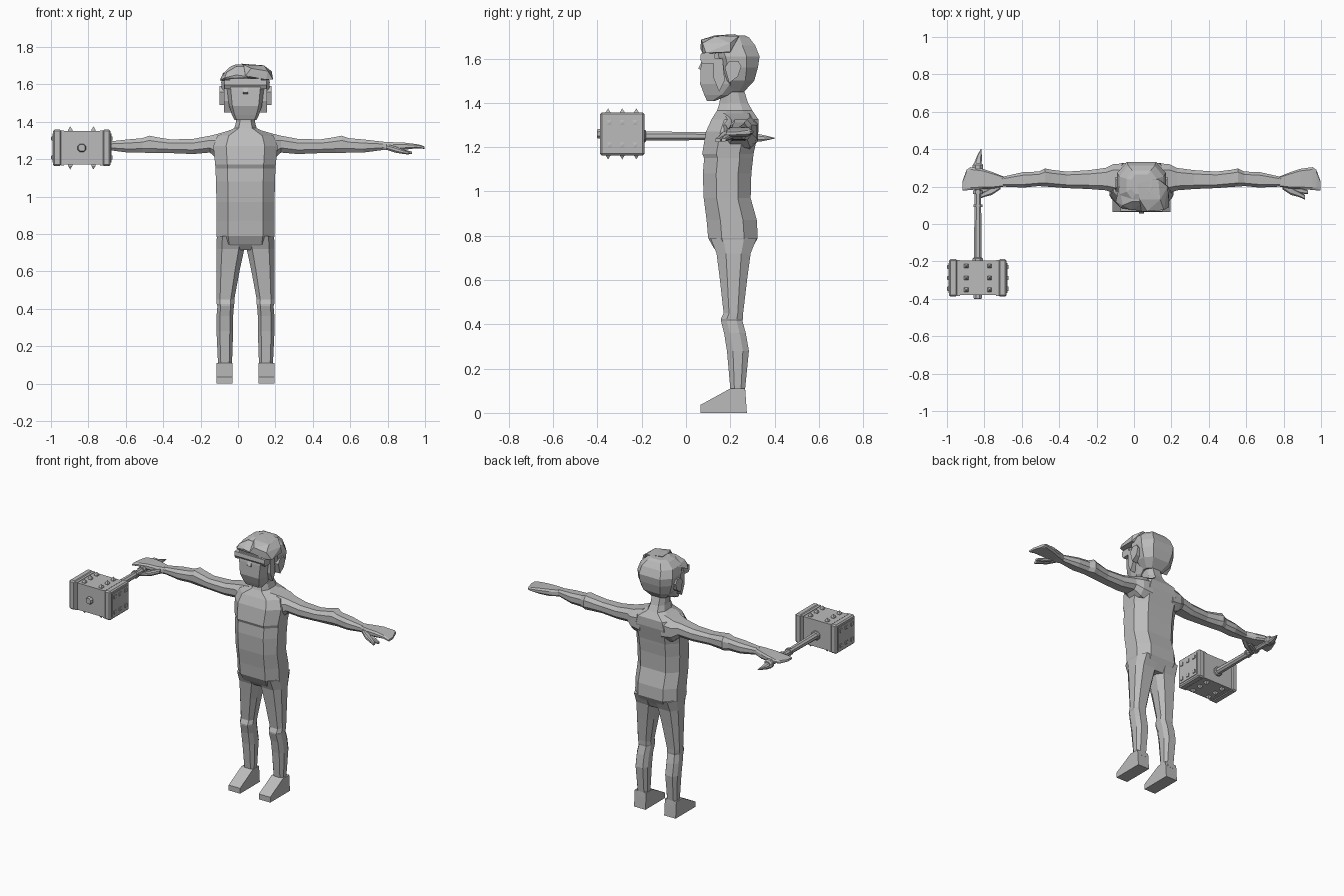
import bpy, bmesh, math
from mathutils import Vector

CX = 0.04   # body centre line
HX, HY, HZ = -0.835, -0.288, 1.26   # hammer head centre

grey = bpy.data.materials.new("plain grey")
grey.diffuse_color = (0.5, 0.5, 0.5, 1)


def finish(name, bm):
    bmesh.ops.recalc_face_normals(bm, faces=bm.faces)
    me = bpy.data.meshes.new(name)
    bm.to_mesh(me)
    bm.free()
    me.materials.append(grey)
    ob = bpy.data.objects.new(name, me)
    bpy.context.collection.objects.link(ob)
    return ob


def loft(name, axis, stations, corner=0.6, side=1, ox=CX):
    """Eight-sided loft; each station is (t, a0, a1, b0, b1) along the axis."""
    bm = bmesh.new()
    k = corner
    shape = [(1, -.45), (1, .45), (k, 1), (-k, 1), (-1, .45), (-1, -.45), (-k, -1), (k, -1)]
    rings = []
    for t, a0, a1, b0, b1 in stations:
        ring = []
        for u, v in shape:
            a = (a0 + a1) / 2 + u * (a1 - a0) / 2
            b = (b0 + b1) / 2 + v * (b1 - b0) / 2
            p = {"x": (t, a, b), "y": (a, t, b), "z": (a, b, t)}[axis]
            ring.append(bm.verts.new((ox + side * p[0], p[1], p[2])))
        rings.append(ring)
    for r, s in zip(rings, rings[1:]):
        for i in range(8):
            j = (i + 1) % 8
            bm.faces.new((r[i], r[j], s[j], s[i]))
    bm.faces.new(rings[0])
    bm.faces.new(rings[-1])
    return finish(name, bm)


def sym(rows):
    """Rows (z, half width, front, back) to centred stations."""
    return [(z, -w, w, f, b) for z, w, f, b in rows]


def hull(name, points):
    bm = bmesh.new()
    for p in points:
        bm.verts.new(p)
    res = bmesh.ops.convex_hull(bm, input=bm.verts)
    bmesh.ops.delete(bm, geom=[g for g in res["geom_interior"] if isinstance(g, bmesh.types.BMVert)],
                     context="VERTS")
    bmesh.ops.dissolve_limit(bm, angle_limit=0.02, verts=bm.verts, edges=bm.edges)
    return finish(name, bm)


def prism(name, profile, x0, x1, side=1):
    """Convex side profile of (y, z) points stretched across x."""
    return hull(name, [(CX + side * x, y, z) for x in (x0, x1) for y, z in profile])


def box(name, centre, size, bevel=0.0):
    bm = bmesh.new()
    bmesh.ops.create_cube(bm, size=1)
    for v in bm.verts:
        v.co = Vector(centre) + Vector([v.co[i] * size[i] for i in range(3)])
    if bevel:
        bmesh.ops.bevel(bm, geom=bm.edges[:], offset=bevel, segments=1, affect="EDGES")
    return finish(name, bm)


# Torso and neck
loft("torso", "z", sym([
    (0.715, .10, .15, .285), (0.745, .145, .125, .30), (0.79, .155, .10, .324),
    (0.87, .155, .093, .32), (0.97, .155, .08, .292), (1.08, .158, .076, .295),
    (1.15, .16, .082, .303), (1.17, .162, .073, .305), (1.27, .172, .09, .327),
    (1.325, .15, .115, .327), (1.365, .06, .14, .30), (1.40, .05, .152, .28),
    (1.48, .05, .155, .255)]))

# Head: face, skull, hair, brow, ears
loft("face", "z", sym([
    (1.408, .058, .095, .13), (1.435, .072, .083, .19), (1.485, .088, .064, .25),
    (1.57, .098, .067, .26), (1.63, .105, .075, .26)]), corner=.8)
loft("skull", "z", sym([
    (1.45, .06, .18, .262), (1.50, .105, .16, .308), (1.56, .125, .14, .325),
    (1.61, .13, .12, .332), (1.66, .118, .10, .312), (1.695, .08, .13, .285),
    (1.705, .055, .16, .265)]))
hull("hair_right_tuft", [(CX + x, y, z) for x, y, z in [
    (.0, .065, 1.645), (.03, .068, 1.685), (.12, .075, 1.67), (.148, .09, 1.625),
    (.11, .075, 1.625), (.145, .20, 1.63), (.14, .2, 1.67), (.09, .24, 1.702),
    (-.02, .22, 1.71), (-.01, .13, 1.705), (.1, .13, 1.70), (.0, .2, 1.62)]])
hull("hair_left_tuft", [(CX + x, y, z) for x, y, z in [
    (.02, .07, 1.64), (-.05, .075, 1.65), (-.11, .085, 1.635), (-.138, .12, 1.62),
    (-.12, .2, 1.66), (-.05, .12, 1.695), (.01, .12, 1.695), (-.03, .24, 1.70),
    (-.1, .1, 1.665), (-.08, .1, 1.615)]])
prism("brow_band", [(.064, 1.595), (.067, 1.622), (.13, 1.63), (.13, 1.578), (.075, 1.575)], -.112, .112)
prism("nose", [(.055, 1.555), (.07, 1.585), (.08, 1.58), (.075, 1.545)], -.014, .014)

for side, tag in ((-1, "right"), (1, "left")):
    prism(tag + "_ear", [(.175, 1.56), (.195, 1.59), (.235, 1.59), (.25, 1.565), (.235, 1.52),
                         (.195, 1.49)], .10, .138, side)
    prism(tag + "_sideburn", [(.125, 1.60), (.165, 1.60), (.175, 1.50), (.15, 1.45), (.125, 1.51)],
          .07, .115, side)
    # Arm and hand
    loft(tag + "_arm", "x", [
        (.08, .13, .325, 1.18, 1.355), (.15, .165, .32, 1.20, 1.335), (.19, .18, .30, 1.235, 1.325),
        (.28, .187, .288, 1.227, 1.308), (.40, .192, .28, 1.232, 1.305),
        (.48, .198, .29, 1.232, 1.318), (.515, .20, .297, 1.232, 1.325),
        (.55, .203, .28, 1.235, 1.312), (.63, .195, .278, 1.235, 1.305),
        (.745, .20, .252, 1.25, 1.292)], side=side)
    loft(tag + "_hand", "x", [
        (.735, .20, .253, 1.25, 1.292), (.79, .19, .275, 1.245, 1.29), (.85, .187, .295, 1.25, 1.288),
        (.915, .182, .304, 1.258, 1.28), (.935, .18, .29, 1.256, 1.276),
        (.957, .18, .23, 1.255, 1.268)], corner=.8, side=side)
    loft(tag + "_thumb", "x", [
        (.755, .185, .225, 1.25, 1.28), (.80, .155, .20, 1.235, 1.268),
        (.84, .145, .175, 1.228, 1.252), (.875, .13, .155, 1.224, 1.24)], side=side)
    loft(tag + "_finger", "x", [
        (.80, .18, .215, 1.238, 1.26), (.85, .163, .195, 1.23, 1.25),
        (.89, .16, .18, 1.226, 1.24)], side=side)
    # Leg and foot
    loft(tag + "_leg", "z", [
        (.08, .07, .15, .195, .27), (.11, .072, .147, .20, .267), (.28, .066, .155, .185, .284),
        (.36, .066, .155, .172, .27), (.415, .062, .15, .158, .255), (.425, .06, .154, .158, .257),
        (.45, .06, .155, .17, .258), (.61, .03, .156, .152, .277), (.72, .006, .156, .138, .292),
        (.79, .004, .153, .11, .32)], side=side)
    prism(tag + "_foot", [(.065, 0), (.275, 0), (.267, .11), (.20, .11), (.13, .05), (.065, .036)],
          .07, .155, side)

# Hammer head: core block, end bands and raised end panels
box("hammer_core", (HX, HY, HZ), (.25, .185, .18))
for s in (-1, 1):
    box("hammer_band", (HX + s * .132, HY, HZ), (.044, .2, .195), .008)
    box("hammer_end_lip", (HX + s * .104, HY, HZ), (.016, .192, .187))
    box("hammer_end_panel", (HX + s * .154, HY, HZ), (.008, .16, .155))


def stud(name, pos, normal, s=.011, h=.007, tip=.014):
    """Square stud with a pyramid point along a normal."""
    n = Vector(normal)
    u = Vector((n.y, n.z, n.x))
    w = n.cross(u)
    p = Vector(pos)
    pts = [p + u * (a * s) + w * (b * s) + n * z for a in (-1, 1) for b in (-1, 1) for z in (-.005, h)]
    hull(name, pts + [p + n * tip])


# Studs on the ends, top and bottom of the hammer
for s in (-1, 1):
    for dy in (-.058, 0, .058):
        for d in (-1, 1):
            stud("end_stud", (HX + s * .156, HY + dy, HZ + d * .051), (s, 0, 0), tip=.009)
            stud("face_stud", (HX + d * .062, HY + dy * 1.1, HZ + s * .09), (0, 0, s), tip=.025)


# Handle with caps, collars and a curved rear spike
def rod(name, rows, z=1.25):
    loft(name, "y", [(y, -r, r, z - r, z + r) for y, r in rows], corner=.45, ox=HX)


rod("handle_cap", [(-.402, .018), (-.395, .022), (-.37, .022)], HZ)
rod("handle", [(-.2, .021), (.09, .018), (.31, .018)])
rod("head_collar", [(-.2, .028), (-.185, .028), (-.18, .022)])
rod("grip_collar", [(.09, .024), (.105, .024)])
rod("lower_collar", [(.16, .025), (.18, .025)])
rod("pommel", [(.285, .022), (.295, .028), (.315, .028), (.325, .02)])
loft("rear_spike", "y", [(.30, -.024, .02, 1.225, 1.265), (.335, -.016, .021, 1.225, 1.258),
                         (.37, -.002, .021, 1.232, 1.25), (.402, .017, .02, 1.239, 1.242)], ox=HX)
